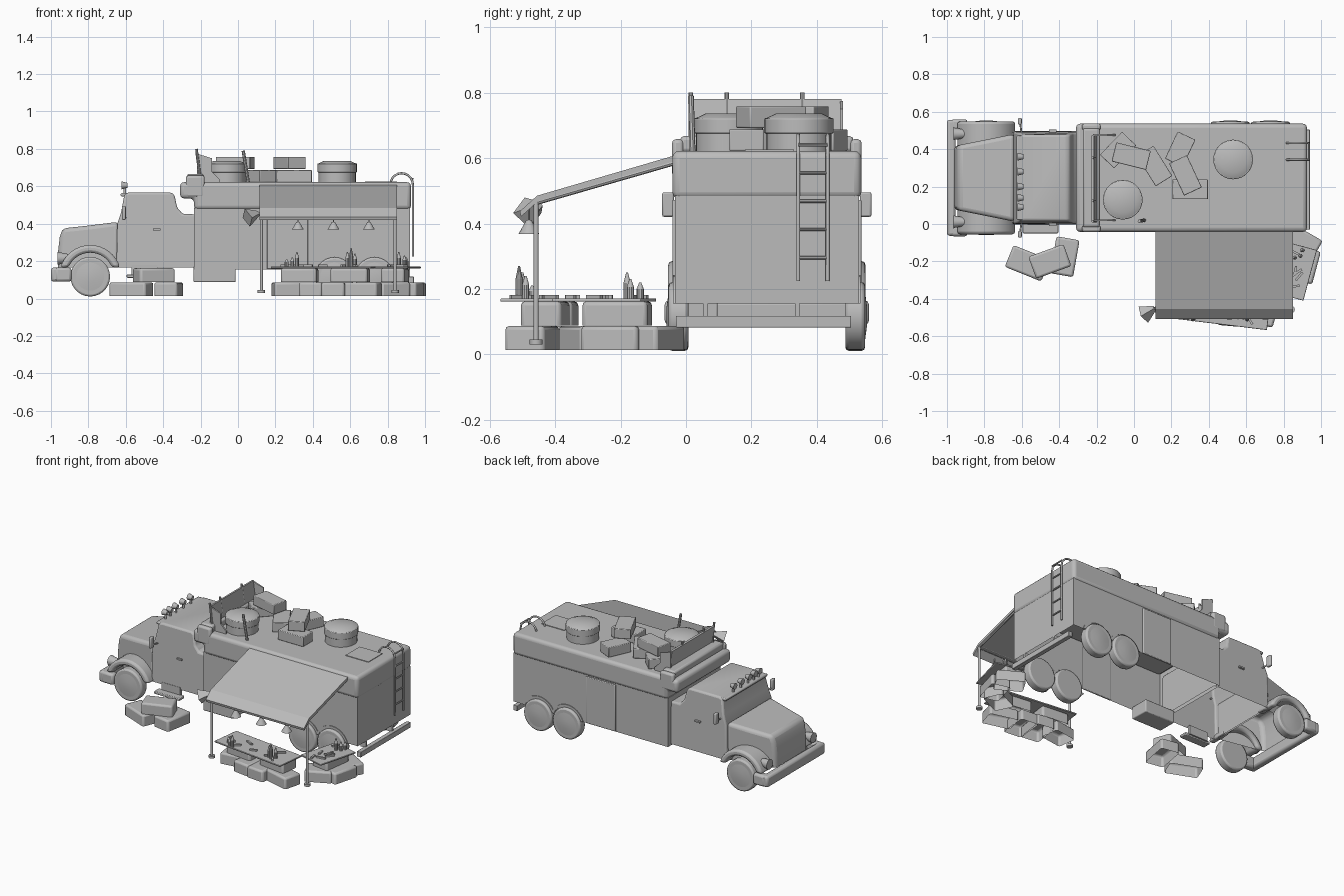
import bpy, bmesh, math, random
from mathutils import Matrix, Vector

random.seed(4)
if "Cube" in bpy.data.objects:
    bpy.data.objects.remove(bpy.data.objects["Cube"])

MID = 0.247  # centre line of the truck

grey = bpy.data.materials.new("plain_grey")
grey.use_nodes = True
grey.diffuse_color = (0.5, 0.5, 0.5, 1)
bsdf = grey.node_tree.nodes["Principled BSDF"]
bsdf.inputs["Base Color"].default_value = (0.5, 0.5, 0.5, 1)
bsdf.inputs["Roughness"].default_value = 0.8


def finish(name, bm, bevel=0, segments=2, hollow=False, smooth=True):
    """Make the object; hollow leaves the underside open."""
    bmesh.ops.recalc_face_normals(bm, faces=bm.faces)
    if hollow:
        under = [f for f in bm.faces if f.normal.z < -0.9]
        bmesh.ops.delete(bm, geom=under, context="FACES")
    mesh = bpy.data.meshes.new(name)
    bm.to_mesh(mesh)
    bm.free()
    obj = bpy.data.objects.new(name, mesh)
    bpy.context.collection.objects.link(obj)
    mesh.materials.append(grey)
    if bevel:
        mod = obj.modifiers.new("Bevel", "BEVEL")
        mod.width, mod.segments, mod.limit_method = bevel, segments, "ANGLE"
    if smooth:
        bpy.ops.object.select_all(action="DESELECT")
        obj.select_set(True)
        bpy.context.view_layer.objects.active = obj
        bpy.ops.object.shade_smooth_by_angle(angle=math.radians(35))


def box(name, centre, size, turn=0, bevel=0, tilt=0, hollow=False):
    bm = bmesh.new()
    place = (Matrix.Translation(centre) @ Matrix.Rotation(math.radians(turn), 4, "Z")
             @ Matrix.Rotation(math.radians(tilt), 4, "Y") @ Matrix.Diagonal((*size, 1)))
    bmesh.ops.create_cube(bm, size=1, matrix=place)
    finish(name, bm, bevel, hollow=hollow)


def rod(name, a, b, r, r2=None, sides=12, bevel=0):
    a, b = Vector(a), Vector(b)
    bm = bmesh.new()
    place = Matrix.Translation((a + b) / 2) @ (b - a).to_track_quat("Z", "Y").to_matrix().to_4x4()
    bmesh.ops.create_cone(bm, cap_ends=True, segments=sides, radius1=r,
                          radius2=r if r2 is None else r2, depth=(b - a).length, matrix=place)
    finish(name, bm, bevel)


def loft(name, ring_a, ring_b, **options):
    """Solid between two matching outlines."""
    bm = bmesh.new()
    rings = [[bm.verts.new(co) for co in ring] for ring in (ring_a, ring_b)]
    for ring in rings:
        bm.faces.new(ring)
    for i in range(len(ring_a)):
        j = (i + 1) % len(ring_a)
        bm.faces.new((rings[0][i], rings[0][j], rings[1][j], rings[1][i]))
    finish(name, bm, **options)


def side_profile(name, pts, y0, y1, **options):
    loft(name, [(x, y0, z) for x, z in pts], [(x, y1, z) for x, z in pts], **options)


def tapered_profile(name, pts, half, **options):
    """Side outline whose half width depends on x and z."""
    loft(name, *([(x, MID + s * half(x, z), z) for x, z in pts] for s in (-1, 1)), **options)


def tube(name, pts, r):
    curve = bpy.data.curves.new(name, "CURVE")
    curve.dimensions = "3D"
    curve.bevel_depth, curve.bevel_resolution, curve.use_fill_caps = r, 2, True
    spline = curve.splines.new("POLY")
    spline.points.add(len(pts) - 1)
    for p, co in zip(spline.points, pts):
        p.co = (*co, 1)
    obj = bpy.data.objects.new(name, curve)
    bpy.context.collection.objects.link(obj)
    curve.materials.append(grey)


def arc(cx, cz, r, a0, a1, n=12):
    angles = [math.radians(a0 + (a1 - a0) * i / n) for i in range(n + 1)]
    return [(cx + r * math.cos(a), cz + r * math.sin(a)) for a in angles]


# Truck box: lower walls and the overhanging upper shell
axles = (0.515, 0.73)
box("box_lower_body", (0.3425, MID, 0.32), (1.155, 0.562, 0.33), hollow=True)
side_profile("box_upper_body", [(-0.31, 0.535), (-0.235, 0.535), (-0.235, 0.475), (0.925, 0.475),
                                (0.925, 0.622), (-0.31, 0.622)], MID - 0.289, MID + 0.289,
             bevel=0.022, segments=3)
box("roof_hatch", (0.765, 0.255, 0.623), (0.17, 0.15, 0.006))
box("front_roof_bar", (-0.228, MID, 0.642), (0.09, 0.53, 0.05), bevel=0.012)
for s in (-1, 1):
    box("roof_bar_end", (-0.228, MID + s * 0.272, 0.6), (0.1, 0.036, 0.115), bevel=0.012)
    box("side_door", (0.265, MID + s * 0.283, 0.315), (0.22, 0.012, 0.315), bevel=0.004)
    for x in axles:
        flare = arc(x, 0.12, 0.122, 17, 163) + arc(x, 0.12, 0.108, 160, 20)
        side_profile("wheel_arch", flare, MID + s * 0.275, MID + s * 0.286)
box("underbody_locker", (-0.125, MID - 0.215, 0.13), (0.225, 0.13, 0.085), bevel=0.006)

# Wheels with domed caps
for x, r in ((-0.79, 0.106), (axles[0], 0.104), (axles[1], 0.104)):
    for s in (-1, 1):
        rod("wheel", (x, MID + s * 0.24, 0.117), (x, MID + s * 0.3, 0.117), r, sides=28, bevel=0.01)
        rod("wheel_cap", (x, MID + s * 0.298, 0.117), (x, MID + s * 0.306, 0.117), 0.09, 0.03, 28)

# Cab and tapered bonnet
cab = [(-0.65, 0.165), (-0.645, 0.40), (-0.625, 0.46), (-0.607, 0.56), (-0.58, 0.568), (-0.36, 0.568),
       (-0.34, 0.555), (-0.325, 0.485), (-0.295, 0.452), (-0.22, 0.45), (-0.22, 0.165)]
tapered_profile("cab", cab, lambda x, z: 0.25 - max(0, z - 0.42) * 0.14, bevel=0.018, segments=3, hollow=True)
bonnet = [(-0.962, 0.165), (-0.962, 0.25), (-0.953, 0.33), (-0.937, 0.375), (-0.8, 0.39), (-0.64, 0.41),
          (-0.64, 0.165)]
tapered_profile("bonnet", bonnet, lambda x, z: 0.17 + 0.2 * (x + 0.962), bevel=0.022, segments=3, hollow=True)
box("cab_roof_visor", (-0.605, MID, 0.555), (0.045, 0.45, 0.018), bevel=0.006)
box("cab_step", (-0.5, -0.022, 0.12), (0.19, 0.055, 0.018), bevel=0.004)
box("step_bracket", (-0.5, 0.005, 0.15), (0.14, 0.02, 0.06))
for s in (-1, 1):
    y = MID + s * 0.25
    box("door_handle", (-0.435, y, 0.37), (0.04, 0.014, 0.01))
    # Mirrors
    box("mirror", (-0.61, y + s * 0.052, 0.458), (0.02, 0.036, 0.075), bevel=0.006)
    rod("mirror_arm", (-0.6, y - s * 0.02, 0.43), (-0.61, y + s * 0.05, 0.44), 0.005)
    # Front fenders and headlamps
    fender = arc(-0.79, 0.12, 0.166, 16, 164, 16) + arc(-0.79, 0.12, 0.125, 158, 22, 16)
    side_profile("front_fender", fender, MID + s * 0.16, MID + s * 0.302, bevel=0.014)
    rod("headlamp", (-0.9, MID + s * 0.235, 0.215), (-0.964, MID + s * 0.235, 0.215), 0.022, 0.034, 18)
    box("bumper_end", (-0.935, MID + s * 0.285, 0.128), (0.09, 0.055, 0.075), bevel=0.014)
box("front_bumper", (-0.977, MID, 0.128), (0.046, 0.62, 0.075), bevel=0.014)

# Row of roof lamps
for y in (0.09, 0.14, 0.2, 0.28, 0.36):
    rod("roof_lamp_post", (-0.605, y, 0.56), (-0.605, y, 0.6), 0.007)
    rod("roof_lamp", (-0.59, y, 0.605), (-0.622, y, 0.605), 0.013, 0.021)

# Rear bumper and ladder
box("rear_bumper", (0.925, 0.237, 0.1), (0.03, 0.535, 0.036), bevel=0.003)
for y in (0.06, 0.34):
    box("bumper_support", (0.9, y, 0.137), (0.04, 0.015, 0.05))
for y in (0.343, 0.433):
    hook = arc(0.875, 0.61, 0.06, 0, 180, 10)
    tube("ladder_rail", [(0.935, y, 0.225)] + [(x, y, z) for x, z in hook], 0.006)
for i in range(5):
    z = 0.295 + i * 0.0865
    rod("ladder_rung", (0.935, 0.343, z), (0.935, 0.433, z), 0.005, sides=8)

# Roof rack
box("rack_front_board", (-0.212, MID, 0.715), (0.014, 0.455, 0.13), tilt=-8)
for y in (0.02, 0.475):
    side_profile("rack_side", [(-0.22, 0.622), (-0.1, 0.622), (-0.1, 0.64), (-0.14, 0.68),
                               (-0.14, 0.75), (-0.22, 0.775)], y - 0.005, y + 0.005)
for y in (0.015, 0.125, 0.355):
    rod("rack_post", (-0.2, y, 0.63), (-0.222, y, 0.8), 0.007, sides=8)
rod("roof_pole", (0.055, 0.02, 0.62), (0.028, 0.015, 0.79), 0.009, sides=8)

# Roof drums
for x, y in ((-0.06, 0.13), (0.53, 0.345)):
    rod("roof_drum", (x, y, 0.615), (x, y, 0.675), 0.1, sides=28)
    rod("drum_lid", (x, y, 0.675), (x, y, 0.722), 0.106, sides=28, bevel=0.004)
    rod("drum_top", (x, y, 0.722), (x, y, 0.736), 0.1, 0.07, 28)

# Roof cargo: x, y, z, turn, length
for x, y, z, turn, length in (
        (-0.085, 0.395, 0.655, 46, 0.17), (-0.015, 0.363, 0.725, -14, 0.19), (0.11, 0.31, 0.655, -58, 0.19),
        (0.247, 0.40, 0.655, 65, 0.16), (0.275, 0.26, 0.725, -65, 0.19), (0.30, 0.185, 0.655, 0, 0.19)):
    box("roof_crate", (x, y, z), (length, 0.105, 0.066), turn, 0.004)

# Awning with poles and hanging lamps
side_y = MID - 0.285
top = [(side_y, 0.607), (-0.455, 0.485), (-0.508, 0.437)]
section = top + [(y + 0.004, z - 0.016) for y, z in reversed(top)]
loft("awning", *([(x, y, z) for y, z in section] for x in (0.115, 0.85)), smooth=False)
for x in (0.125, 0.84):
    rod("awning_pole", (x, -0.458, 0.03), (x, -0.458, 0.475), 0.008)
    rod("pole_foot", (x, -0.458, 0.03), (x, -0.458, 0.045), 0.02)
    rod("awning_arm", (x, side_y, 0.585), (x, -0.455, 0.465), 0.008, sides=8)
rod("awning_rail", (0.125, -0.458, 0.46), (0.84, -0.458, 0.46), 0.007, sides=8)
rod("horn_speaker", (0.11, -0.45, 0.455), (0.05, -0.485, 0.432), 0.014, 0.05, 4)
for x in (0.32, 0.51, 0.70):
    rod("lamp_cord", (x, -0.48, 0.4), (x, -0.48, 0.45), 0.003, sides=6)
    rod("lamp_shade", (x, -0.48, 0.368), (x, -0.48, 0.41), 0.032, 0.008, 16)

# Stacked ground crates: x, y, level, turn, length
for x, y, level, turn, length in (
        (-0.57, -0.21, 0, -22, 0.21), (-0.37, -0.175, 0, 80, 0.2), (-0.45, -0.2, 1, 20, 0.2),
        (0.265, -0.4, 0, 8, 0.16), (0.4, -0.43, 0, 82, 0.19), (0.515, -0.45, 0, 85, 0.19),
        (0.665, -0.47, 0, -15, 0.19), (0.33, -0.4, 1, -6, 0.19), (0.6, -0.43, 1, -8, 0.2),
        (0.82, -0.3, 0, 25, 0.17), (0.915, -0.22, 0, 75, 0.18), (0.9, -0.1, 0, -30, 0.18),
        (0.84, -0.21, 1, 82, 0.2)):
    box("ground_crate", (x, y, 0.05 + level * 0.075), (length, 0.125, 0.074), turn, 0.012, hollow=True)

# Tables with bottles and tools
for name, cx, cy, length, width, turn in (("long_table", 0.455, -0.435, 0.54, 0.2, -7),
                                          ("short_table", 0.85, -0.25, 0.28, 0.19, 75)):
    box(name, (cx, cy, 0.166), (length, width, 0.01), turn, 0.003)
    spin = Matrix.Rotation(math.radians(turn), 3, "Z")
    for i in range(8):
        spot = spin @ Vector((random.uniform(-0.42, 0.42) * length, random.uniform(-0.35, 0.35) * width, 0))
        box("table_tool", (cx + spot.x, cy + spot.y, 0.176),
            (random.uniform(0.03, 0.07), 0.012, 0.01), random.uniform(0, 180))
for x, y, h in ((0.29, -0.5, 0.05), (0.315, -0.51, 0.08), (0.26, -0.47, 0.04), (0.585, -0.5, 0.08),
                (0.605, -0.51, 0.1), (0.625, -0.49, 0.07), (0.86, -0.18, 0.08), (0.89, -0.17, 0.06),
                (0.9, -0.14, 0.05)):
    rod("bottle", (x, y, 0.17), (x, y, 0.17 + h * 0.6), 0.011, sides=10)
    rod("bottle_neck", (x, y, 0.17 + h * 0.6), (x, y, 0.17 + h), 0.011, 0.003, 10)
